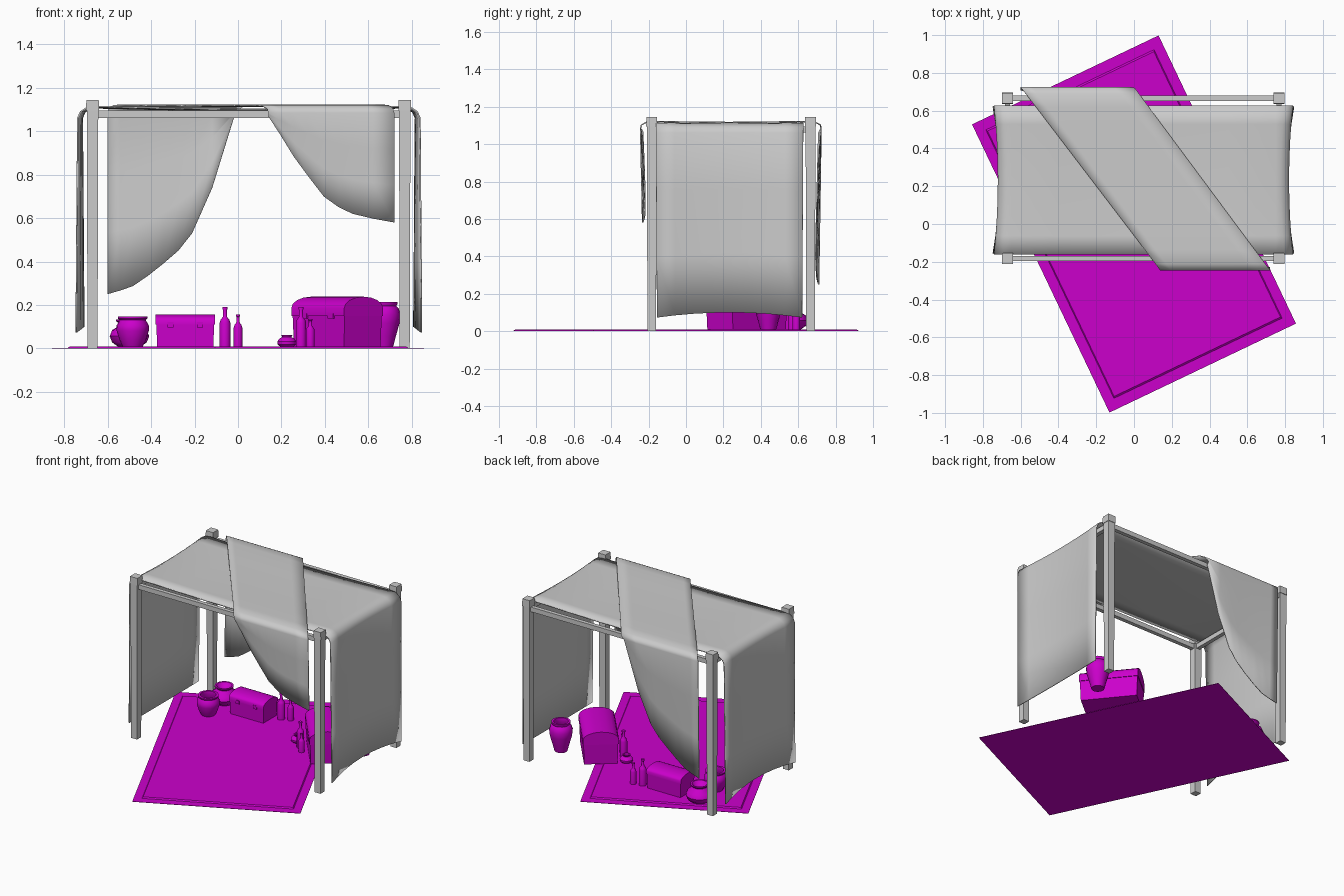
import bpy, bmesh, math
from mathutils import Matrix, Vector

if "Cube" in bpy.data.objects:
    bpy.data.objects.remove(bpy.data.objects["Cube"])

mat = bpy.data.materials.new("magenta")
mat.diffuse_color = (0.6, 0.0, 0.6, 1)
mat.use_nodes = True
mat.node_tree.nodes["Principled BSDF"].inputs["Base Color"].default_value = mat.diffuse_color


def finish(name, bm, coloured=False, smooth=0):
    bmesh.ops.recalc_face_normals(bm, faces=bm.faces)
    me = bpy.data.meshes.new(name)
    bm.to_mesh(me)
    bm.free()
    ob = bpy.data.objects.new(name, me)
    bpy.context.collection.objects.link(ob)
    if coloured:
        me.materials.append(mat)
    if smooth:
        bpy.ops.object.select_all(action='DESELECT')
        ob.select_set(True)
        bpy.context.view_layer.objects.active = ob
        bpy.ops.object.shade_smooth_by_angle(angle=math.radians(smooth))
    return ob


def add_box(bm, lo, hi, top=1.0):
    """Box from corner to corner; top scales the upper face."""
    lo, hi = Vector(lo), Vector(hi)
    c, s = (lo + hi) / 2, hi - lo
    vs = bmesh.ops.create_cube(bm, size=1)["verts"]
    for v in vs:
        k = top if v.co.z > 0 else 1
        v.co = (c.x + v.co.x * s.x * k, c.y + v.co.y * s.y * k, c.z + v.co.z * s.z)


def lathe(name, x, y, profile, sides=16):
    """Turned vessel from (radius, z) points."""
    bm = bmesh.new()
    vs = [bm.verts.new((r, 0, z)) for r, z in profile]
    es = [bm.edges.new(p) for p in zip(vs, vs[1:])]
    bmesh.ops.spin(bm, geom=vs + es, axis=(0, 0, 1), cent=(0, 0, 0),
                   angle=2 * math.pi, steps=sides)
    bmesh.ops.remove_doubles(bm, verts=bm.verts, dist=1e-4)
    bmesh.ops.translate(bm, verts=bm.verts, vec=(x, y, 0.006))
    return finish(name, bm, True, 40)


def cloth(name, rows):
    """Skin a grid of points and give it thickness."""
    bm = bmesh.new()
    grid = [[bm.verts.new(p) for p in r] for r in rows]
    for a, b in zip(grid, grid[1:]):
        for i in range(len(a) - 1):
            bm.faces.new((a[i], a[i + 1], b[i + 1], b[i]))
    bmesh.ops.remove_doubles(bm, verts=bm.verts, dist=1e-4)
    ob = finish(name, bm, smooth=50)
    mod = ob.modifiers.new("thickness", 'SOLIDIFY')
    mod.thickness = 0.007
    mod.offset = 0
    return ob


# posts with square caps
X0, X1, Y0, Y1 = -0.67, 0.768, -0.183, 0.666
for side, x in (("left", X0), ("right", X1)):
    for end, y in (("front", Y0), ("back", Y1)):
        bm = bmesh.new()
        add_box(bm, (x - .023, y - .023, 0), (x + .023, y + .023, 1.10), 1.15)
        add_box(bm, (x - .03, y - .03, 1.095), (x + .03, y + .03, 1.145), 0.95)
        finish(f"{end}_{side}_post", bm)

# top beams
for name, y in (("front_beam", Y0), ("back_beam", Y1)):
    bm = bmesh.new()
    add_box(bm, (X0, y - .014, 1.062), (X1, y + .014, 1.095))
    finish(name, bm)
for name, x in (("left_beam", X0), ("right_beam", X1)):
    bm = bmesh.new()
    add_box(bm, (x - .014, Y0, 1.062), (x + .014, Y1, 1.095))
    finish(name, bm)

# main canopy: roof plus a hanging panel at each end
half = [(.795, .073), (.793, .4), (.79, .75), (.788, 1.06), (.775, 1.09),
        (.745, 1.11), (.70, 1.114), (.45, 1.108), (.2, 1.103)]
section = [(-a, z) for a, z in half] + [(0, 1.102)] + half[::-1]
rows = []
for a, z in section:
    drop = max(0, (1.09 - z) / 1.02)
    row = []
    for j in range(9):
        t = j / 4 - 1
        mid = 1 - t * t
        pinch = mid * (.02 + .015 * drop) if abs(a) > .72 else 0
        zz = z + mid * .027 * drop - (mid * .006 if z > 1.1 else 0)
        row.append((.05 + a - math.copysign(pinch, a),
                    .233 + t * (.394 - .006 * drop), zz))
    rows.append(row)
cloth("main_canopy", rows)

# diagonal cloth over the roof, hanging at front and back with curved hems
us = [0, .1, .2, .32, .44, .56, .67, .83, 1]
front_hem = [1.07, .98, .885, .79, .70, .65, .62, .598, .58]
back_hem = [.25, .267, .287, .335, .39, .45, .53, .74, 1.06]
rows = []
for f in (1, .66, .33, 0):                       # back hanging part
    rows.append([(-.6 + .58 * u, .722 - .028 * f * math.sin(math.pi * (.15 + .7 * u)),
                  1.085 + (h - 1.085) * f) for u, h in zip(us, back_hem)])
for y, z in ((.718, 1.103), (.69, 1.118), (.62, 1.121), (.45, 1.118), (.23, 1.116),
             (0, 1.118), (-.14, 1.121), (-.21, 1.118), (-.238, 1.103)):
    k = (.725 - y) / .97
    rows.append([(-.6 + .74 * k + (.6 - .02 * k) * u, y, z) for u in us])
for f in (0, .33, .66, 1):                       # front hanging part
    rows.append([(.14 + .58 * u, -.243 + .024 * f * math.sin(math.pi * (.15 + .7 * u)),
                  1.085 + (h - 1.085) * f) for u, h in zip(us, front_hem)])
cloth("diagonal_cloth", rows)

# rug: flat border and raised field
bm = bmesh.new()
add_box(bm, (-.547, -.845, 0), (.547, .845, .002))
add_box(bm, (-.495, -.79, 0), (.495, .79, .009), .985)
bmesh.ops.rotate(bm, verts=bm.verts, matrix=Matrix.Rotation(math.radians(25.5), 3, 'Z'))
finish("rug", bm, True)


def chest(name, x, y, angle, w, d, body, wall, height):
    """Chest with an arched lid; the front faces local -y."""
    bm = bmesh.new()
    add_box(bm, (-w * .475, -d * .465, .004), (w * .475, d * .465, body), 1.03)
    prof = [(-d / 2, body), (-d / 2, wall)]
    for i in range(1, 8):
        a = math.pi * i / 8
        prof.append((-d / 2 * math.cos(a), wall + (height - wall) * math.sin(a)))
    prof += [(d / 2, wall), (d / 2, body)]
    ends = [[bm.verts.new((sx * w / 2, py, pz)) for py, pz in prof] for sx in (-1, 1)]
    bm.faces.new(ends[0])
    bm.faces.new(ends[1][::-1])
    n = len(prof)
    for i in range(n):
        j = (i + 1) % n
        bm.faces.new((ends[0][i], ends[0][j], ends[1][j], ends[1][i]))
    for s in (-.25, .25):                        # latches
        add_box(bm, (s * w - .05 * w, -d / 2 - .004, body - .012),
                (s * w + .05 * w, -d * .45, body + .012))
    bmesh.ops.rotate(bm, verts=bm.verts, matrix=Matrix.Rotation(math.radians(angle), 3, 'Z'))
    bmesh.ops.translate(bm, verts=bm.verts, vec=(x, y, .004))
    finish(name, bm, True, 35)


chest("small_chest", -.243, .52, 0, .272, .16, .105, .125, .153)
chest("large_chest", .457, .324, -50.8, .385, .232, .145, .18, .234)

# jars, pots and bottles
lathe("open_jar", -.485, .36, [(0, 0), (.045, 0), (.06, .03), (.074, .075), (.075, .098), (.064, .118),
      (.06, .124), (.068, .132), (.068, .14), (.052, .14), (.05, .12), (.06, .09), (0, .05)])
lathe("round_pot", -.5, .56, [(0, 0), (.05, 0), (.08, .022), (.091, .05), (.08, .078), (.05, .097),
      (.046, .106), (.062, .12), (.062, .126), (.05, .126), (.036, .105), (0, .09)])
lathe("tall_jar", .672, .44, [(0, 0), (.042, 0), (.055, .05), (.072, .11), (.077, .15), (.068, .178),
      (.057, .19), (.062, .198), (.062, .208), (.048, .208), (.045, .185), (.06, .15), (0, .1)])
lathe("small_pot", .225, .345, [(0, 0), (.028, 0), (.043, .013), (.044, .026), (.033, .04), (.021, .046),
      (.026, .056), (.018, .056), (.014, .045), (0, .04)])
for i, (x, y, h, r) in enumerate([(-.06, .57, .185, .025), (0, .59, .15, .02),
                                  (.29, .285, .185, .024), (.333, .235, .13, .02)]):
    lathe(f"bottle_{i + 1}", x, y, [(0, 0), (r, 0), (r, h * .6), (r * .8, h * .68), (r * .4, h * .75),
          (r * .36, h * .93), (r * .5, h * .94), (r * .5, h), (0, h)], 12)
